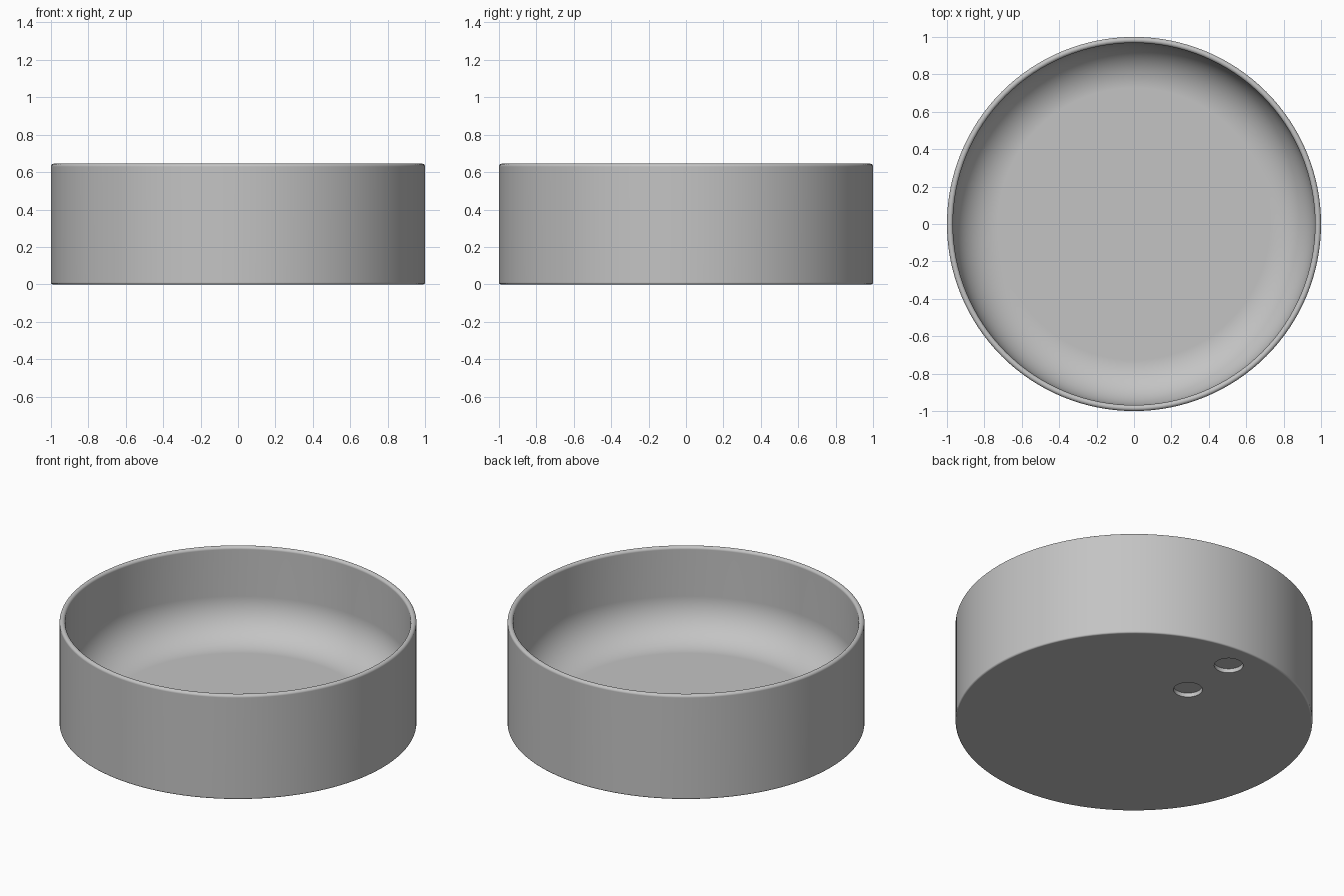
import bpy, bmesh
from math import sin, cos, pi, radians

if "Cube" in bpy.data.objects:
    bpy.data.objects.remove(bpy.data.objects["Cube"], do_unlink=True)

SIDES = 128
HEIGHT = 0.645
INNER = 0.968           # inner wall radius
RIM = (1 - INNER) / 2   # rounded rim radius
FOOT = 0.01             # rounding of the bottom edge
FLOOR = 0.1             # height of the inner floor
FILLET = 0.24           # sweep from inner floor to wall

grey = bpy.data.materials.new("plain grey")
grey.use_nodes = True
colour = (0.55, 0.55, 0.55, 1)
grey.diffuse_color = colour
grey.node_tree.nodes["Principled BSDF"].inputs["Base Color"].default_value = colour


def arc(cx, cz, r, start, end, steps):
    """Points on an arc in the profile plane, angles in degrees."""
    angles = [radians(start + (end - start) * i / steps) for i in range(steps + 1)]
    return [(cx + r * cos(a), cz + r * sin(a)) for a in angles]


def lathe(name, profile):
    """Spin a profile of (radius, height) points around the z axis."""
    bm = bmesh.new()
    verts = [bm.verts.new((r, 0, z)) for r, z in profile]
    edges = [bm.edges.new(pair) for pair in zip(verts, verts[1:])]
    bmesh.ops.spin(bm, geom=verts + edges, cent=(0, 0, 0), axis=(0, 0, 1),
                   angle=2 * pi, steps=SIDES, use_merge=False)
    bmesh.ops.remove_doubles(bm, verts=bm.verts[:], dist=0.0002)
    bmesh.ops.recalc_face_normals(bm, faces=bm.faces[:])
    mesh = bpy.data.meshes.new(name)
    bm.to_mesh(mesh)
    bm.free()
    mesh.materials.append(grey)
    obj = bpy.data.objects.new(name, mesh)
    bpy.context.collection.objects.link(obj)
    return obj


# Bowl: underside, foot edge, outer wall, rounded rim, inner wall, fillet, floor
profile = [(0, 0)]
profile += arc(1 - FOOT, FOOT, FOOT, -90, 0, 5)
profile += arc(1 - RIM, HEIGHT - RIM, RIM, 0, 180, 14)
profile += arc(INNER - FILLET, FLOOR + FILLET, FILLET, 0, -90, 16)
profile += [(0, FLOOR)]
bowl = lathe("bowl", profile)
bpy.context.view_layer.objects.active = bowl
bowl.select_set(True)

# Two shallow round recesses in the underside
for y in (0.47, 0.825):
    depth = 0.025
    cutter = lathe("recess_cutter", [(0, -depth), (0.081, -depth), (0.081, depth), (0, depth)])
    cutter.location.y = y
    cutter.hide_render = True
    cut = bowl.modifiers.new("recess", 'BOOLEAN')
    cut.object = cutter
    cut.solver = 'EXACT'
    bpy.ops.object.modifier_apply(modifier=cut.name)
    bpy.data.objects.remove(cutter, do_unlink=True)

# Smooth curves with crisp recess edges and flat floors
bpy.ops.object.shade_smooth_by_angle(angle=radians(35))
weighted = bowl.modifiers.new("weighted_normals", 'WEIGHTED_NORMAL')
weighted.keep_sharp = True
